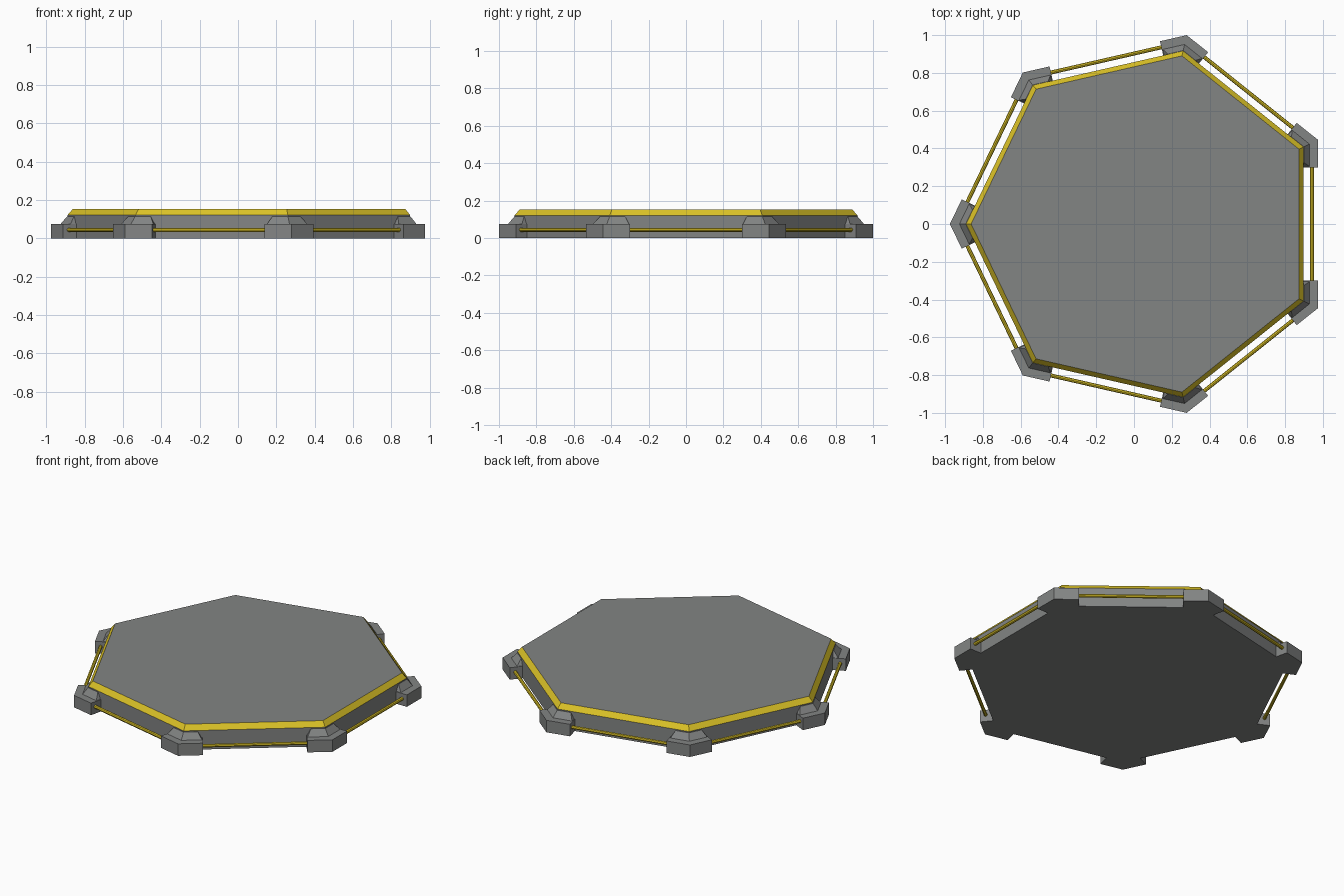
import bpy, bmesh, math
from mathutils import Vector, Matrix

if "Cube" in bpy.data.objects:
    bpy.data.objects.remove(bpy.data.objects["Cube"])

N = 7
STEP = 2 * math.pi / N
R_OUT, R_BODY, R_TOP = 1.0256, 0.94, 0.913
CX = 0.0508
CENTRE = Vector((CX, 0, 0))
HALF = R_OUT * math.sin(STEP / 2)      # half length of an outer edge


def material(name, rgb):
    m = bpy.data.materials.new(name)
    m.diffuse_color = (*rgb, 1)
    m.use_nodes = True
    m.node_tree.nodes["Principled BSDF"].inputs["Base Color"].default_value = m.diffuse_color
    return m


grey = material("grey metal", (0.225, 0.232, 0.23))
yellow = material("yellow trim", (0.71, 0.54, 0.02))


def finish(bm, name, mats):
    bmesh.ops.recalc_face_normals(bm, faces=bm.faces[:])
    me = bpy.data.meshes.new(name)
    bm.to_mesh(me)
    bm.free()
    for m in mats:
        me.materials.append(m)
    ob = bpy.data.objects.new(name, me)
    bpy.context.collection.objects.link(ob)
    return ob


def loft(bm, rings, mats):
    vs = [[bm.verts.new(p) for p in r] for r in rings]
    n = len(vs[0])
    bm.faces.new(vs[0][::-1])
    bm.faces.new(vs[-1])
    for k in range(len(vs) - 1):
        for i in range(n):
            j = (i + 1) % n
            f = bm.faces.new((vs[k][i], vs[k][j], vs[k + 1][j], vs[k + 1][i]))
            f.material_index = mats[k]


def corner(r, a, z):
    return CENTRE + Vector((r * math.cos(a), r * math.sin(a), z))


def edge_point(r, a, t, z):
    """Point on the heptagon edge whose normal has angle a, at offset t along it."""
    ap = r * math.cos(STEP / 2)
    c, s = math.cos(a), math.sin(a)
    return CENTRE + Vector((c * ap - s * t, s * ap + c * t, z))


# Platform: vertical wall, yellow bevelled rim, flat deck
bm = bmesh.new()
rings = [[corner(r, math.pi + i * STEP, z) for i in range(N)]
         for r, z in ((R_BODY, 0), (R_BODY, 0.121), (R_TOP, 0.152))]
loft(bm, rings, [0, 1])
finish(bm, "platform", [grey, yellow])

# Corner brackets: low block with a ledge, then a slope up to the wall
R_IN = 0.93
profile = [(0, R_OUT, 0.145), (0.076, R_OUT, 0.145),
           (0.076, 0.975, 0.14), (0.114, 0.942, 0.12)]
for i in range(N):
    a = math.pi + i * STEP
    before, after = a - STEP / 2, a + STEP / 2
    rings = []
    for z, r, arm in profile:
        t = HALF - arm
        rings.append([edge_point(r, before, t, z), corner(r, a, z),
                      edge_point(r, after, -t, z), edge_point(R_IN, after, -t, z),
                      corner(R_IN, a, z), edge_point(R_IN, before, t, z)])
    bm = bmesh.new()
    loft(bm, rings, [0] * 3)
    finish(bm, f"corner_bracket_{i + 1}", [grey])

# Rails between the brackets
for i in range(N):
    a = math.pi + (i + 0.5) * STEP
    bm = bmesh.new()
    mat = (Matrix.Translation(CENTRE + Vector((0.891 * math.cos(a), 0.891 * math.sin(a), 0.044)))
           @ Matrix.Rotation(a, 4, 'Z') @ Matrix.Rotation(math.pi / 2, 4, 'X'))
    bmesh.ops.create_cone(bm, cap_ends=True, segments=8, radius1=0.0105,
                          radius2=0.0105, depth=0.63, matrix=mat)
    finish(bm, f"rail_{i + 1}", [yellow])
